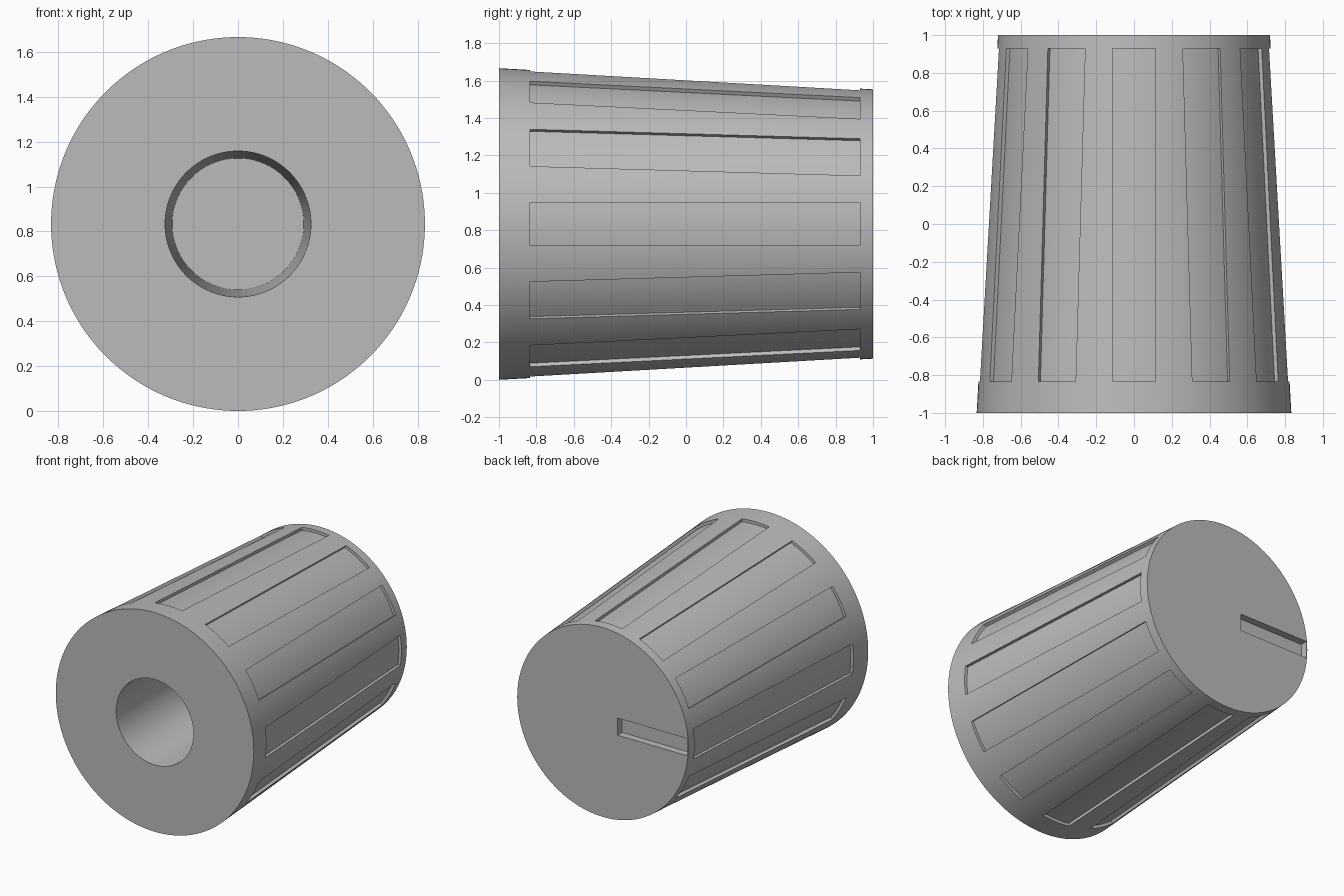
import bpy, bmesh, math
from mathutils import Matrix

cube = bpy.data.objects.get("Cube")
if cube:
    bpy.data.objects.remove(cube, do_unlink=True)

FRONT_R, BACK_R = 0.833, 0.72
AXIS = Matrix.Translation((0, 0, FRONT_R))   # knob axis runs along y
SEGMENTS = 144

grey = bpy.data.materials.new("plain_grey")
grey.use_nodes = True
COLOUR = (0.5, 0.5, 0.5, 1)
grey.diffuse_color = COLOUR
grey.node_tree.nodes["Principled BSDF"].inputs["Base Color"].default_value = COLOUR


def radius(y):
    return FRONT_R + (BACK_R - FRONT_R) * (y + 1) / 2


def make_object(name, bm):
    bmesh.ops.recalc_face_normals(bm, faces=bm.faces)
    mesh = bpy.data.meshes.new(name)
    bm.to_mesh(mesh)
    bm.free()
    obj = bpy.data.objects.new(name, mesh)
    mesh.materials.append(grey)
    bpy.context.collection.objects.link(obj)
    return obj


def carve(target, cutter):
    cutter.hide_render = True
    mod = target.modifiers.new("carve", 'BOOLEAN')
    mod.operation, mod.solver, mod.object = 'DIFFERENCE', 'EXACT', cutter
    bpy.ops.object.select_all(action='DESELECT')
    target.select_set(True)
    bpy.context.view_layer.objects.active = target
    bpy.ops.object.modifier_apply(modifier=mod.name)
    bpy.data.objects.remove(cutter, do_unlink=True)


# Tapered body with a tapered blind shaft hole, turned from one profile
bm = bmesh.new()
profile = [(0.293, 0.2), (0.325, -1), (FRONT_R, -1), (BACK_R, 1)]
rings = []
for r, y in profile:
    ring = []
    for i in range(SEGMENTS):
        a = math.tau * i / SEGMENTS
        ring.append(bm.verts.new((r * math.cos(a), y, r * math.sin(a))))
    rings.append(ring)
for a, b in zip(rings, rings[1:]):
    for i in range(SEGMENTS):
        j = (i + 1) % SEGMENTS
        bm.faces.new((a[i], a[j], b[j], b[i]))
bm.faces.new(rings[0])
bm.faces.new(rings[-1])
bm.transform(AXIS)
knob = make_object("knob_body", bm)

# Twelve shallow grip recesses with curved floors and parallel sides
HALF_WIDTH, DEPTH, STEPS = 0.114, 0.022, 8
bm = bmesh.new()
for k in range(12):
    turn = AXIS @ Matrix.Rotation(math.tau * k / 12, 4, 'Y')
    ends = []
    for y in (-0.835, 0.93):
        xs = [HALF_WIDTH * (2 * i / STEPS - 1) for i in range(STEPS + 1)]
        floor = [(x, y, math.sqrt((radius(y) - DEPTH) ** 2 - x * x)) for x in xs]
        lid = [(x, y, radius(y) + 0.1) for x in (HALF_WIDTH, -HALF_WIDTH)]
        ends.append([bm.verts.new(turn @ Matrix.Translation(p).translation)
                     for p in floor + lid])
    a, b = ends
    bm.faces.new(a)
    bm.faces.new(b)
    for i in range(len(a)):
        j = (i + 1) % len(a)
        bm.faces.new((a[i], a[j], b[j], b[i]))
carve(knob, make_object("grip_cutter", bm))

# Pointer slot on the back face, from near the centre to the rim
SLOT_IN, SLOT_OUT, SLOT_WIDTH, SLOT_DEPTH = -0.125, -0.712, 0.13, 0.055
bm = bmesh.new()
bmesh.ops.create_cube(bm, size=1)
bm.transform(AXIS @ Matrix.Translation(((SLOT_IN + SLOT_OUT) / 2, 1, 0))
             @ Matrix.Diagonal((SLOT_IN - SLOT_OUT, 2 * SLOT_DEPTH, SLOT_WIDTH, 1)))
carve(knob, make_object("pointer_cutter", bm))

bpy.ops.object.select_all(action='DESELECT')
knob.select_set(True)
bpy.context.view_layer.objects.active = knob
bpy.ops.object.shade_smooth_by_angle(angle=math.radians(25))
